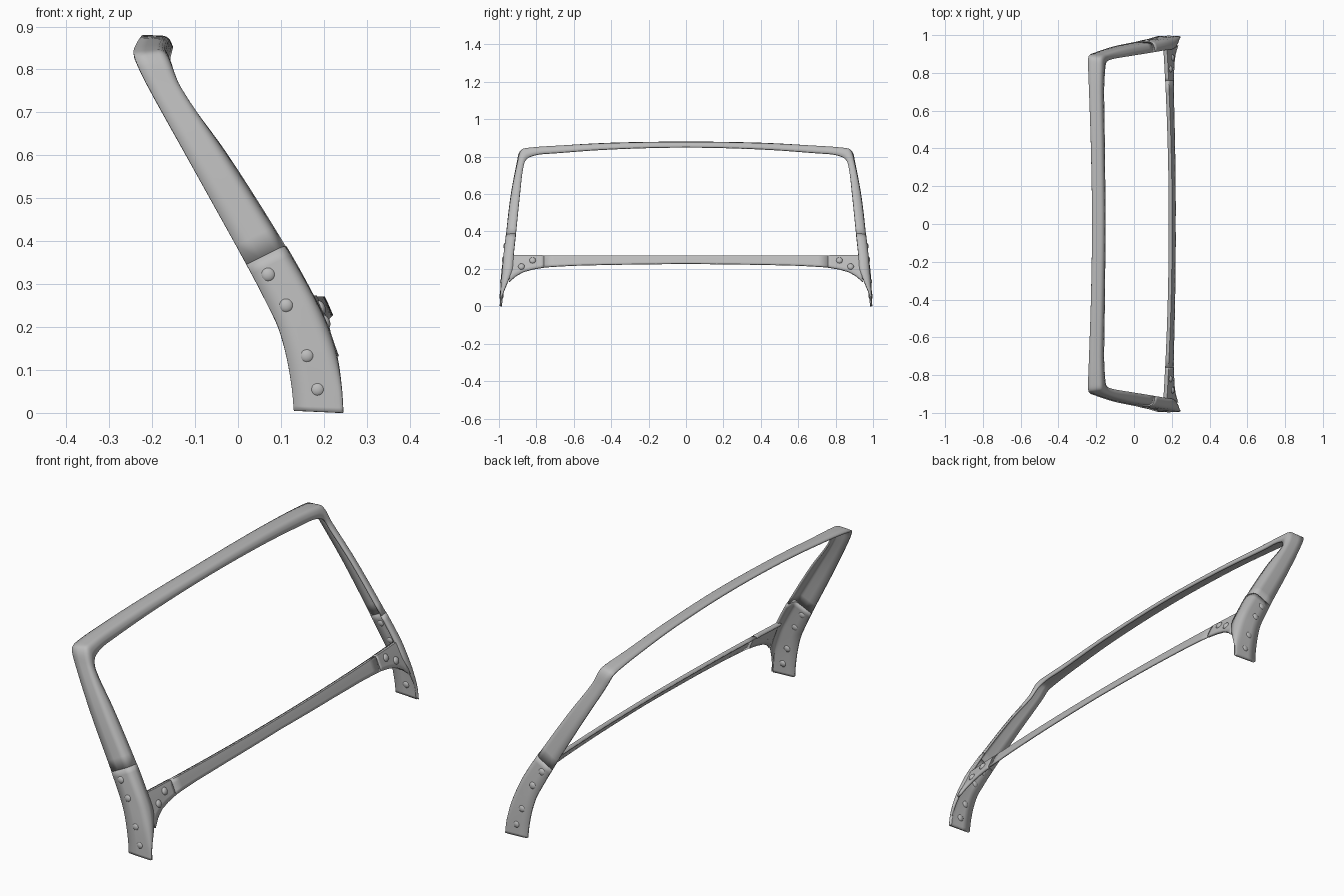
import bpy, bmesh, math
from mathutils import Vector

cube = bpy.data.objects.get("Cube")
if cube:
    bpy.data.objects.remove(cube, do_unlink=True)

grey = bpy.data.materials.new("painted_grey_metal")
grey.use_nodes = True
grey.diffuse_color = (0.5, 0.5, 0.5, 1)
grey.node_tree.nodes["Principled BSDF"].inputs["Base Color"].default_value = (0.5, 0.5, 0.5, 1)


def finish(name, bm, thickness=0.0, angle=35):
    """Turn a bmesh into a smooth shaded object, optionally with sheet thickness."""
    mesh = bpy.data.meshes.new(name)
    bm.to_mesh(mesh)
    bm.free()
    mesh.materials.append(grey)
    obj = bpy.data.objects.new(name, mesh)
    bpy.context.collection.objects.link(obj)
    if thickness:
        mod = obj.modifiers.new("sheet", "SOLIDIFY")
        mod.thickness = thickness
        mod.offset = 0
    bpy.ops.object.select_all(action="DESELECT")
    obj.select_set(True)
    bpy.context.view_layer.objects.active = obj
    bpy.ops.object.shade_smooth_by_angle(angle=math.radians(angle))
    return obj


def loft(name, sections, thickness):
    """Skin a row of open cross-sections."""
    bm = bmesh.new()
    rows = [[bm.verts.new(p) for p in sec] for sec in sections]
    for a, b in zip(rows, rows[1:]):
        for i in range(len(a) - 1):
            bm.faces.new((a[i], a[i + 1], b[i + 1], b[i]))
    return finish(name, bm, thickness)


def spline(keys, times, steps):
    """Smooth curve through unevenly spaced keys."""
    last = len(keys) - 1
    tangents = []
    for i in range(last + 1):
        lo, hi = max(i - 1, 0), min(i + 1, last)
        tangents.append((keys[hi] - keys[lo]) / (times[hi] - times[lo]))
    out = []
    for i in range(last):
        h = times[i + 1] - times[i]
        for s in range(steps):
            u = s / steps
            v = 1 - u
            out.append(keys[i] * (1 + 2 * u) * v * v + tangents[i] * h * u * v * v
                       + keys[i + 1] * u * u * (3 - 2 * u) - tangents[i + 1] * h * u * u * v)
    return out + [keys[-1]]


# Stations from the left foot to the middle of the top rail:
# rear edge, front corner and inner flange edge
STATIONS = [
    ((.13, .99, .005), (.24, .99, 0), (.24, .987, 0)),
    ((.125, .988, .06), (.235, .987, .06), (.236, .98, .06)),
    ((.113, .985, .13), (.222, .982, .13), (.226, .953, .13)),
    ((.095, .98, .195), (.2, .975, .2), (.205, .928, .2)),
    ((.072, .973, .245), (.168, .97, .27), (.172, .922, .27)),
    ((.02, .962, .345), (.1, .957, .385), (.108, .91, .385)),
    ((-.11, .935, .58), (-.035, .93, .6), (-.028, .888, .6)),
    ((-.215, .9, .77), (-.14, .897, .765), (-.13, .87, .74)),
    ((-.24, .885, .825), (-.168, .875, .835), (-.152, .85, .79)),
    ((-.243, .85, .838), (-.172, .835, .845), (-.158, .8, .81)),
    ((-.238, .7, .853), (-.175, .7, .854), (-.162, .7, .819)),
    ((-.228, .4, .87), (-.17, .4, .868), (-.158, .4, .84)),
    ((-.222, 0, .876), (-.165, 0, .874), (-.155, 0, .85)),
]
stations = [[Vector(p) for p in st] for st in STATIONS]
stations += [[Vector((p.x, -p.y, p.z)) for p in st] for st in stations[-2::-1]]
times = [0.0]
for a, b in zip(stations, stations[1:]):
    times.append(times[-1] + (b[1] - a[1]).length)
STEPS = 5
rear, corner, inner = (spline([st[k] for st in stations], times, STEPS) for k in range(3))


def angle_section(r, c, f):
    """Angle-shaped sheet section with a rounded corner."""
    a, b = c.lerp(r, 0.22), c.lerp(f, 0.5)
    bend = [a.lerp(c, u / 5).lerp(c.lerp(b, u / 5), u / 5) for u in range(6)]
    return [r, r.lerp(a, 0.5)] + bend + [f]


sections = [angle_section(*p) for p in zip(rear, corner, inner)]
seam = 5 * STEPS

# Upper frame and the two slightly thicker lower pillars that lap it
loft("upper_frame", sections[seam:len(sections) - seam], 0.009)
loft("left_lower_pillar", sections[:seam + 1], 0.012)
loft("right_lower_pillar", sections[-seam - 1:], 0.012)

# Lower crossbar and gussets
TOP = 0.268
EDGE = [(0, .228), (.4, .223), (.6, .218), (.75, .21), (.82, .198), (.87, .184),
        (.91, .162), (.945, .13)]


def bottom_height(y):
    y = abs(y)
    for (y0, z0), (y1, z1) in zip(EDGE, EDGE[1:]):
        if y <= y1:
            return z0 + (z1 - z0) * (y - y0) / (y1 - y0)
    return EDGE[-1][1]


def bar_x(y, z):
    return 0.172 + 0.028 * (1 - (y / 0.925) ** 2) + (TOP - z) * 0.43


def bar_section(y, top_y=None):
    low = bottom_height(y)
    ty = y if top_y is None else top_y
    pts = [Vector((bar_x(ty, TOP) - 0.015, ty, TOP - 0.004))]
    for k in range(5):
        u = k / 4
        z, yy = TOP + (low - TOP) * u, ty + (y - ty) * u
        pts.append(Vector((bar_x(yy, z), yy, z)))
    return pts


JOINT = 0.76
loft("lower_crossbar", [bar_section(JOINT * (i / 14 - 1)) for i in range(29)], 0.008)
for side, s in (("left", 1), ("right", -1)):
    ys = [JOINT + (0.945 - JOINT) * i / 12 for i in range(13)]
    loft(side + "_gusset", [bar_section(s * y, s * min(y, 0.93)) for y in ys], 0.011)


# Domed rivets
def rivet(name, centre, normal):
    bm = bmesh.new()
    bmesh.ops.create_uvsphere(bm, u_segments=20, v_segments=12, radius=0.0175)
    turn = Vector(normal).to_track_quat("Z", "Y")
    for v in bm.verts:
        v.co.z *= 0.65
        v.co = turn @ v.co + Vector(centre)
    finish(name, bm)


for side, s in (("left", 1), ("right", -1)):
    for i, (x, y, z) in enumerate([(.07, .965, .322), (.112, .973, .25),
                                   (.16, .983, .133), (.185, .987, .055)]):
        rivet(f"{side}_pillar_rivet_{i + 1}", (x, s * y, z), (0, s, 0.1))
    for i, (y, z) in enumerate([(.82, .245), (.88, .212)]):
        rivet(f"{side}_gusset_rivet_{i + 1}", (bar_x(y, z) + 0.004, s * y, z), (1, 0, 0.43))
